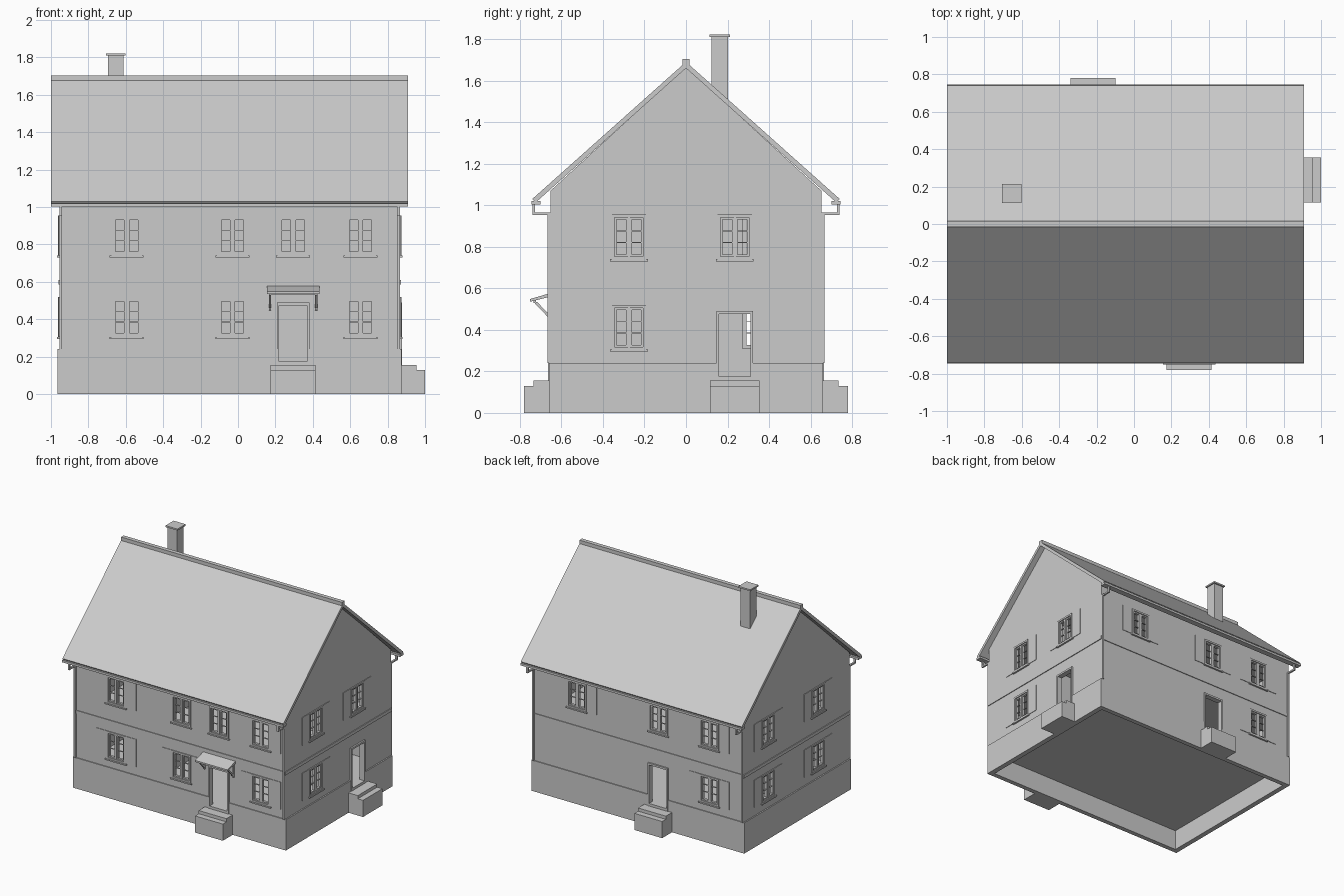
import bpy, bmesh

if "Cube" in bpy.data.objects:
    bpy.data.objects.remove(bpy.data.objects["Cube"])

XL, XR, Y = -0.955, 0.865, 0.652      # wall faces
T = 0.03                              # wall thickness


def finish(name, bm):
    bmesh.ops.recalc_face_normals(bm, faces=bm.faces)
    me = bpy.data.meshes.new(name)
    bm.to_mesh(me)
    bm.free()
    ob = bpy.data.objects.new(name, me)
    bpy.context.collection.objects.link(ob)
    return ob


def boxes(name, items):
    """One object from boxes (x0, x1, y0, y1, z0, z1)."""
    bm = bmesh.new()
    for b in items:
        vs = bmesh.ops.create_cube(bm, size=1)["verts"]
        for v in vs:
            for i in range(3):
                lo, hi = sorted(b[2 * i:2 * i + 2])
                v.co[i] = (lo + hi) / 2 + v.co[i] * (hi - lo)
    return finish(name, bm)


def prism(name, pts, x0, x1):
    """Extrude a (y, z) profile along x."""
    bm = bmesh.new()
    f = bm.faces.new([bm.verts.new((x0, y, z)) for y, z in pts])
    ext = bmesh.ops.extrude_face_region(bm, geom=[f])["geom"]
    bmesh.ops.translate(bm, vec=(x1 - x0, 0, 0),
                        verts=[g for g in ext if isinstance(g, bmesh.types.BMVert)])
    return finish(name, bm)


def side(s, u0, u1, d0, d1, z0, z1):
    """Box on a wall: u along the wall, d outward from its face."""
    if s == "front":
        return (u0, u1, -Y - d0, -Y - d1, z0, z1)
    if s == "back":
        return (u0, u1, Y + d0, Y + d1, z0, z1)
    if s == "right":
        return (XR + d0, XR + d1, u0, u1, z0, z1)
    return (XL - d0, XL - d1, u0, u1, z0, z1)


def cut(ob, cutter):
    m = ob.modifiers.new("cut", "BOOLEAN")
    m.operation, m.solver, m.object = "DIFFERENCE", "EXACT", cutter
    bpy.context.view_layer.objects.active = ob
    bpy.ops.object.modifier_apply(modifier="cut")


# Openings: side, centre, sill height, shutters
LOW, UP = 0.305, 0.74
windows = [("front", u, z, True) for u in (-0.595, -0.03, 0.655) for z in (LOW, UP)]
windows += [("front", 0.295, UP, False)]
windows += [("back", -0.66, LOW, True), ("back", -0.66, UP, True),
            ("back", -0.22, UP, True), ("back", 0.485, UP, True)]
windows += [("right", -0.275, LOW, True), ("right", -0.275, UP, True),
            ("right", 0.235, UP, True)]
windows += [("left", u, z, True) for u in (-0.265, 0.35) for z in (LOW, UP)]
doors = [("front", 0.295, 0.128), ("back", -0.22, 0.128), ("right", 0.235, 0.135)]
W, H = 0.0825, 0.215

# Walls and plinth, hollowed and pierced
walls = prism("walls", [(-Y, 0.005), (Y, 0.005), (Y, 1.07), (0, 1.665), (-Y, 1.07)], XL, XR)
plinth = boxes("plinth", [(XL - 0.01, XR + 0.01, -Y - 0.007, Y + 0.007, 0, 0.24)])
iy = Y - T
core = prism("core_cutter", [(-iy, -0.1), (iy, -0.1), (iy, 1.06), (0, 1.63), (-iy, 1.06)],
             XL + T, XR - T)
holes = boxes("opening_cutter",
              [side(s, u - W + .005, u + W - .005, -0.08, 0.08, z + .005, z + H - .005)
               for s, u, z, _ in windows] +
              [side(s, u - 0.08, u + 0.08, -0.08, 0.08, 0.165, 0.485) for s, u, _ in doors])
for ob in (walls, plinth):
    cut(ob, core)
    cut(ob, holes)
for c in (core, holes):
    bpy.data.objects.remove(c)

# Floors and inner partitions
for n, z in (("ground_floor", 0.175), ("upper_floor", 0.6), ("attic_floor", 1.02)):
    boxes(n, [(XL + 0.02, XR - 0.02, -Y + 0.02, Y - 0.02, z - 0.015, z)])
boxes("partitions", [(XL + 0.02, XR - 0.02, 0.04, 0.06, 0.175, 1.01),
                     (-0.36, -0.34, -Y + 0.02, 0.05, 0.175, 1.01)])

# Belt course
boxes("belt_course", [side(s, a, b, -0.005, 0.006, 0.585, 0.61) for s, a, b in
                      (("front", XL - .006, XR + .006), ("back", XL - .006, XR + .006),
                       ("left", -Y, Y), ("right", -Y, Y))])

# Windows: frame, two casements with bars, sill, shutters
for s, u, z, shut in windows:
    t = z + H
    f = [side(s, u - W, u - W + .014, -.02, .008, z, t),
         side(s, u + W - .014, u + W, -.02, .008, z, t),
         side(s, u - W, u + W, -.02, .008, t - .014, t),
         side(s, u - W, u + W, -.02, .008, z, z + .012)]
    for k in (-1, 1):
        a, b = u + k * 0.004, u + k * (W - 0.014)
        f += [side(s, a, a + k * .01, -.02, 0, z + .01, t - .012),
              side(s, b, b - k * .009, -.02, 0, z + .01, t - .012),
              side(s, a, b, -.02, 0, z + .01, z + .022),
              side(s, a, b, -.02, 0, t - .024, t - .012)]
        f += [side(s, a, b, -.016, -.006, z + q - .002, z + q + .002) for q in (.08, .136)]
    f.append(side(s, u - .005, u + .005, -.02, .003, z + .01, t - .012))
    boxes("window", f)
    boxes("window_sill", [side(s, u - .091, u + .091, -.01, .014, z - .01, z)])
    if shut:
        boxes("shutters", [side(s, u + k * W, u + k * (W + .09), -.002, .004, z, t)
                           for k in (-1, 1)])

# Doorways with frames and steps
for s, u, d in doors:
    boxes("door_frame", [side(s, u - .087, u - .075, -.03, .012, .165, .49),
                         side(s, u + .075, u + .087, -.03, .012, .165, .49),
                         side(s, u - .087, u + .087, -.03, .012, .475, .49),
                         side(s, u - .087, u + .087, -.03, .012, .155, .175)])
    boxes("door_steps", [side(s, u - .12, u + .12, .001, d - .045, 0, .155),
                         side(s, u - .12, u + .12, .001, d, 0, .13)])

# Front canopy on two braces
prism("canopy", [(-0.752, .535), (-0.752, .548), (-Y, .577), (-Y, .56)], 0.155, 0.435)
boxes("canopy_beam", [(0.165, 0.425, -0.735, -0.722, 0.53, 0.545)])
for x in (0.165, 0.413):
    prism("canopy_brace", [(-0.735, .535), (-0.718, .535), (-Y, .467), (-Y, .448)], x, x + .012)
    boxes("canopy_rafter", [(x, x + .012, -0.665, -Y, 0.45, 0.56)])

# Roof and ridge
prism("roof", [(-0.74, 1.03), (0, 1.69), (0.74, 1.03), (0.725, 1.012),
               (0, 1.66), (-0.725, 1.012)], -1.0, 0.91)
boxes("ridge_cap", [(-1.0, 0.91, -0.016, 0.016, 1.665, 1.703)])

# Gutters and downpipes, mirrored front and back
for k in (-1, 1):
    boxes("gutter", [(-1.0, 0.91, k * .70, k * .745, 1.003, 1.02)])
    for x in (XL + 0.007, XR - 0.007):
        x0, x1 = x - 0.007, x + 0.007
        boxes("downpipe", [(x0, x1, k * .726, k * .738, .955, 1.01),
                           (x0, x1, k * .652, k * .738, .953, .965),
                           (x0, x1, k * .652, k * .667, .24, .965)])

# Chimney
boxes("chimney", [(-0.695, -0.612, 0.122, 0.202, 1.4, 1.812)])
boxes("chimney_cap", [(-0.705, -0.602, 0.113, 0.213, 1.81, 1.822)])
